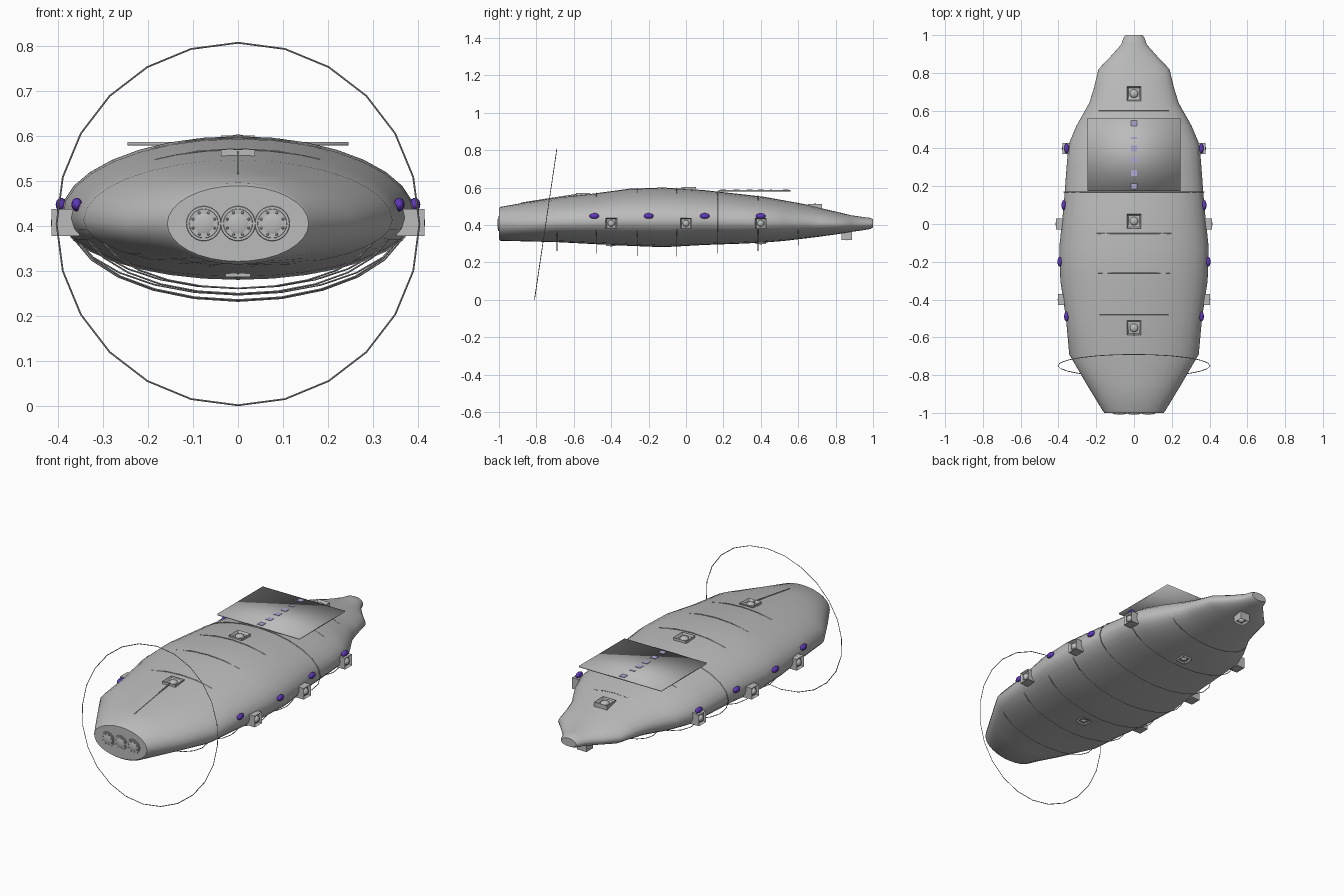
import bpy, bmesh, math
from mathutils import Vector, Matrix

cube = bpy.data.objects.get("Cube")
if cube:
    bpy.data.objects.remove(cube, do_unlink=True)


def material(name, rgb):
    m = bpy.data.materials.new(name)
    m.use_nodes = True
    m.diffuse_color = (*rgb, 1)
    m.node_tree.nodes["Principled BSDF"].inputs["Base Color"].default_value = (*rgb, 1)
    return m


GREY = material("hull grey", (0.5, 0.5, 0.5))
PURPLE = material("lamp purple", (0.12, 0.04, 0.5))
LAVENDER = material("marker lavender", (0.42, 0.4, 0.65))


def finish(bm, name, mat, angle=40):
    bmesh.ops.recalc_face_normals(bm, faces=bm.faces[:])
    me = bpy.data.meshes.new(name)
    bm.to_mesh(me)
    bm.free()
    me.materials.append(mat)
    ob = bpy.data.objects.new(name, me)
    bpy.context.collection.objects.link(ob)
    bpy.ops.object.select_all(action='DESELECT')
    ob.select_set(True)
    bpy.context.view_layer.objects.active = ob
    if angle:
        bpy.ops.object.shade_smooth_by_angle(angle=math.radians(angle))
    return ob


def place(loc, size, rot=Matrix()):
    return Matrix.Translation(loc) @ rot @ Matrix.Diagonal((*size, 1))


# Hull sections: y, half width, bottom, top
SECTIONS = [
    (-0.99, .165, .315, .497), (-.85, .25, .312, .522), (-.69, .343, .308, .547),
    (-.5, .36, .298, .567), (-.3, .39, .288, .594), (-.12, .395, .281, .6),
    (.1, .372, .293, .586), (.3, .357, .3, .564), (.42, .347, .306, .55),
    (.52, .305, .314, .532), (.64, .237, .328, .51), (.72, .212, .338, .49),
    (.82, .188, .352, .467), (.88, .13, .362, .452), (.95, .068, .372, .442),
    (.985, .056, .378, .438), (1, .045, .386, .43)]
SIDES = 32


def hull_at(y):
    for a, b in zip(SECTIONS, SECTIONS[1:]):
        if y <= b[0]:
            t = (y - a[0]) / (b[0] - a[0])
            return [p + (q - p) * t for p, q in zip(a, b)][1:]
    return SECTIONS[-1][1:]


def section(bm, y, w, lo, hi):
    mid = lo + (hi - lo) * (0.5 if y < -0.9 else 0.44)
    loop = []
    for i in range(SIDES):
        a = math.tau * i / SIDES
        s = math.sin(a)
        loop.append(bm.verts.new((w * math.cos(a), y, mid + s * (hi - mid if s > 0 else mid - lo))))
    return loop


def bridge(bm, a, b):
    for i in range(SIDES):
        j = (i + 1) % SIDES
        bm.faces.new((a[i], a[j], b[j], b[i]))


bm = bmesh.new()
loops = [section(bm, *s) for s in SECTIONS]
rim = section(bm, -1, .157, .322, .49)
for a, b in zip([rim] + loops, loops):
    bridge(bm, a, b)
bm.faces.new(rim)
bm.faces.new(loops[-1])
finish(bm, "hull", GREY, 35)


# Thin hoops
def hoop(name, centre, rx, rz, tilt=0, segments=24, r=0.002):
    bm = bmesh.new()
    rot = Matrix.Rotation(tilt, 3, 'X')
    loops = []
    for i in range(segments):
        a = math.tau * i / segments
        d = Vector((math.cos(a), 0, math.sin(a)))
        p = Vector((rx * d.x, 0, rz * d.z))
        loops.append([bm.verts.new(Vector(centre) + rot @ (p + d * u + Vector((0, v, 0))))
                      for u, v in ((r, 0), (0, r), (-r, 0), (0, -r))])
    for i in range(segments):
        a, b = loops[i], loops[(i + 1) % segments]
        for k in range(4):
            n = (k + 1) % 4
            bm.faces.new((a[k], a[n], b[n], b[k]))
    finish(bm, name, GREY, 30)


hoop("large_hoop", (0, -.75, .405), .403, .407, -math.atan2(.12, .81))
for n, (y, rx, lo) in enumerate([(-.69, .31, .262), (-.48, .345, .25), (-.26, .37, .236),
                                 (-.05, .375, .234), (.17, .372, .248), (.385, .345, .262),
                                 (.6, .255, .292)]):
    hi = hull_at(y)[2] + (.002 if n else -.01)
    hoop(f"hull_rib_{n}", (0, y, (lo + hi) / 2), rx, (hi - lo) / 2)


# Hatch: raised square frame with a dome inside, facing a given direction
def hatch(name, loc, normal, size=.076, height=.05):
    rot = Vector(normal).to_track_quat('Z', 'Y').to_matrix().to_4x4()
    bm = bmesh.new()
    bmesh.ops.create_cube(bm, size=1, matrix=Matrix.Diagonal((size, size, height, 1)))
    bm.faces.ensure_lookup_table()
    top = max(bm.faces, key=lambda f: f.calc_center_median().z)
    bmesh.ops.inset_individual(bm, faces=[top], thickness=size * .16)
    bmesh.ops.translate(bm, verts=top.verts[:], vec=(0, 0, -.012))
    bmesh.ops.create_uvsphere(bm, u_segments=16, v_segments=8, radius=1,
                              matrix=place((0, 0, height / 2 - .012), (size * .3, size * .3, .014)))
    bm.transform(Matrix.Translation(loc) @ rot)
    finish(bm, name, GREY, 35)


for n, (y, z) in enumerate([(-.55, .545), (.015, .577), (.69, .487)]):
    hatch(f"top_hatch_{n}", (0, y, z), (0, 0, 1))
for n, (y, z) in enumerate([(-.4, .312), (.4, .322), (.86, .345)]):
    hatch(f"belly_hatch_{n}", (0, y, z), (0, 0, -1), .056)
for side, label in ((1, "left"), (-1, "right")):
    for n, (y, x) in enumerate([(-.4, .377), (0, .389), (.4, .354)]):
        hatch(f"{label}_hatch_{n}", (side * x, y, .408), (side, 0, 0), .06)
    # Oval lamps along the flank
    for n, (y, x) in enumerate([(-.49, .358), (-.2, .393), (.1, .372), (.4, .357)]):
        bm = bmesh.new()
        bmesh.ops.create_uvsphere(bm, u_segments=16, v_segments=10, radius=1,
                                  matrix=place((side * x, y, .448), (.012, .026, .015)))
        finish(bm, f"{label}_lamp_{n}", PURPLE, 60)

# Flat roof panel, softly shaded over its edges
bm = bmesh.new()
bmesh.ops.create_cube(bm, size=1, matrix=place((0, .367, .583), (.49, .386, .008)))
panel = finish(bm, "roof_panel", GREY, 0)
panel.data.polygons.foreach_set("use_smooth", [True] * len(panel.data.polygons))

# Small markers in a row on the panel, and the ridge strip on the nose
bm = bmesh.new()
for y, length in ((.2, .03), (.27, .03), (.34, .03), (.4, .03), (.455, .012), (.533, .03)):
    bmesh.ops.create_cube(bm, size=1, matrix=place((0, y, .586), (.03, length, .006)))
finish(bm, "panel_markers", LAVENDER, 30)
bm = bmesh.new()
bmesh.ops.create_cube(bm, size=1, matrix=place(
    (0, -.73, .5405), (.005, .31, .006), Matrix.Rotation(math.atan2(.025, .16), 4, 'X')))
finish(bm, "nose_ridge", GREY, 30)

# Three round ports on the nose, each a rim, a shallow dome and a ring of studs
FACING = Matrix.Rotation(math.pi / 2, 4, 'X')
for n, x in enumerate((-.076, 0, .076)):
    bm = bmesh.new()
    for r1, r2, y, d in ((.04, .038, -1, .008), (.034, .032, -1.003, .006)):
        bmesh.ops.create_cone(bm, cap_ends=True, segments=24, radius1=r1, radius2=r2, depth=d,
                              matrix=Matrix.Translation((x, y, .406)) @ FACING)
    bmesh.ops.create_uvsphere(bm, u_segments=20, v_segments=10, radius=1,
                              matrix=place((x, -1, .406), (.03, .009, .03)))
    for k in range(8):
        a = math.tau * (k + .5) / 8
        bmesh.ops.create_uvsphere(bm, u_segments=8, v_segments=6, radius=.003, matrix=Matrix.Translation(
            (x + .026 * math.cos(a), -1.006, .406 + .026 * math.sin(a))))
    finish(bm, f"nose_port_{n}", GREY, 35)
